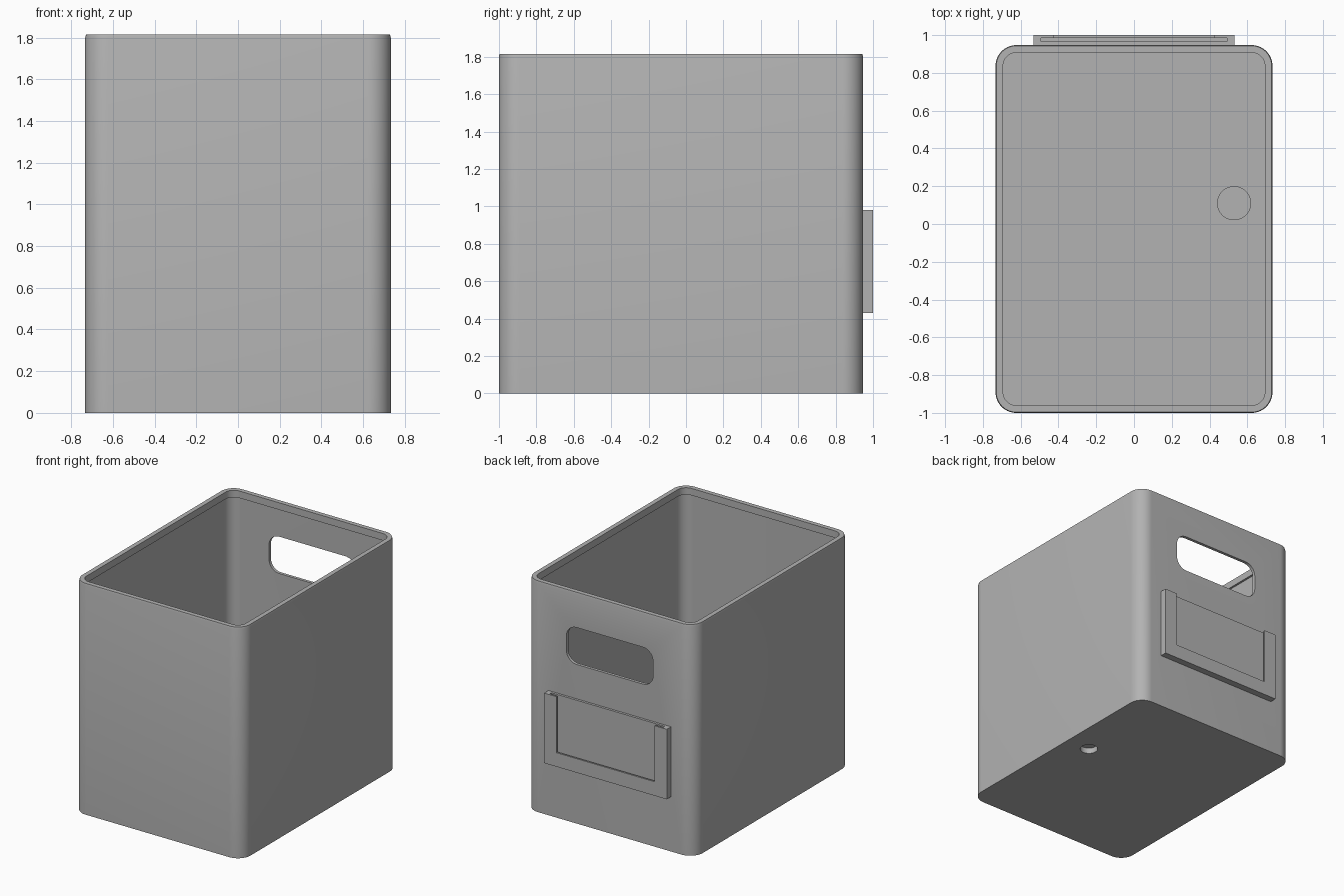
import bpy, bmesh, math
from mathutils import Matrix, Vector

cube = bpy.data.objects.get("Cube")
if cube:
    bpy.data.objects.remove(cube, do_unlink=True)

grey = bpy.data.materials.new("plain grey")
grey.use_nodes = True
colour = (0.45, 0.45, 0.45, 1)
grey.diffuse_color = colour
grey.node_tree.nodes["Principled BSDF"].inputs["Base Color"].default_value = colour

HALF_W, FRONT, BACK, HEIGHT, RADIUS = 0.733, -1.0, 0.947, 1.815, 0.11


def make_object(name, bm):
    bmesh.ops.recalc_face_normals(bm, faces=bm.faces)
    mesh = bpy.data.meshes.new(name)
    bm.to_mesh(mesh)
    bm.free()
    mesh.materials.append(grey)
    obj = bpy.data.objects.new(name, mesh)
    bpy.context.collection.objects.link(obj)
    return obj


def rounded_rect(half_w, half_h, radius, steps):
    """Outline of a rounded rectangle, counter-clockwise."""
    points = []
    for i, (sx, sy) in enumerate([(1, 1), (-1, 1), (-1, -1), (1, -1)]):
        for s in range(steps + 1):
            a = (i + s / steps) * math.pi / 2
            points.append((sx * (half_w - radius) + radius * math.cos(a),
                           sy * (half_h - radius) + radius * math.sin(a)))
    return points


def loft(name, rings):
    """Skin a stack of rings and cap both ends."""
    bm = bmesh.new()
    loops = [[bm.verts.new(p) for p in ring] for ring in rings]
    for a, b in zip(loops, loops[1:]):
        for i in range(len(a)):
            j = (i + 1) % len(a)
            bm.faces.new((a[i], a[j], b[j], b[i]))
    bm.faces.new(loops[0][::-1])
    bm.faces.new(loops[-1])
    return make_object(name, bm)


def box(name, low, high):
    low, high = Vector(low), Vector(high)
    bm = bmesh.new()
    bmesh.ops.create_cube(bm, size=1, matrix=Matrix.Translation((low + high) / 2)
                          @ Matrix.Diagonal((*(high - low), 1)))
    return make_object(name, bm)


def disc(name, x, y, radius, low, high):
    bm = bmesh.new()
    bmesh.ops.create_cone(bm, cap_ends=True, segments=48, radius1=radius, radius2=radius,
                          depth=high - low, matrix=Matrix.Translation((x, y, (low + high) / 2)))
    return make_object(name, bm)


def cut(obj, cutters):
    """Subtract the cutters and keep the resulting mesh."""
    for cutter in cutters:
        mod = obj.modifiers.new("cut", 'BOOLEAN')
        mod.operation, mod.solver, mod.object = 'DIFFERENCE', 'EXACT', cutter
    bpy.context.view_layer.update()
    result = obj.evaluated_get(bpy.context.evaluated_depsgraph_get())
    mesh = bpy.data.meshes.new_from_object(result)
    obj.modifiers.clear()
    obj.data = mesh


# Bin shell: outer wall, rim, inner lip, thinner wall below it, floor
MID_Y = (FRONT + BACK) / 2


def shell_ring(inset, z):
    outline = rounded_rect(HALF_W - inset, (BACK - FRONT) / 2 - inset, RADIUS - inset, 14)
    return [(x, y + MID_Y, z) for x, y in outline]


profile = [(0, 0), (0, HEIGHT - 0.015), (0.004, HEIGHT), (0.04, HEIGHT),
           (0.04, 1.76), (0.024, 1.76), (0.024, 0.025)]
shell = loft("bin_shell", [shell_ring(*p) for p in profile])

# Boss on the floor, over a round pocket in the underside
boss = disc("floor_boss", 0.53, 0.11, 0.09, 0.015, 0.065)
pocket = disc("pocket_cutter", 0.53, 0.11, 0.065, -0.1, 0.045)

# Hand hole through the back wall
hole = loft("hand_hole_cutter", [[(x, y, z + 1.395) for x, z in rounded_rect(0.377, 0.145, 0.09, 10)]
                                 for y in (BACK - 0.1, BACK + 0.1)])
cut(shell, [hole, pocket])
cut(boss, [pocket])

# Label holder: block with a card slot and a window, both open at the top
holder = box("label_holder", (-0.533, BACK - 0.005, 0.43), (0.533, 1.0, 0.98))
slot = box("slot_cutter", (-0.493, 0.966, 0.48), (0.493, 0.986, 1.1))
window = box("window_cutter", (-0.427, 0.976, 0.54), (0.427, 1.1, 1.1))
cut(holder, [slot, window])

for cutter in (hole, pocket, slot, window):
    bpy.data.objects.remove(cutter, do_unlink=True)

# Smooth the round corners, keep edges crisp
for obj in bpy.context.view_layer.objects:
    obj.select_set(obj in (shell, boss))
bpy.context.view_layer.objects.active = shell
bpy.ops.object.shade_smooth_by_angle(angle=math.radians(30))
